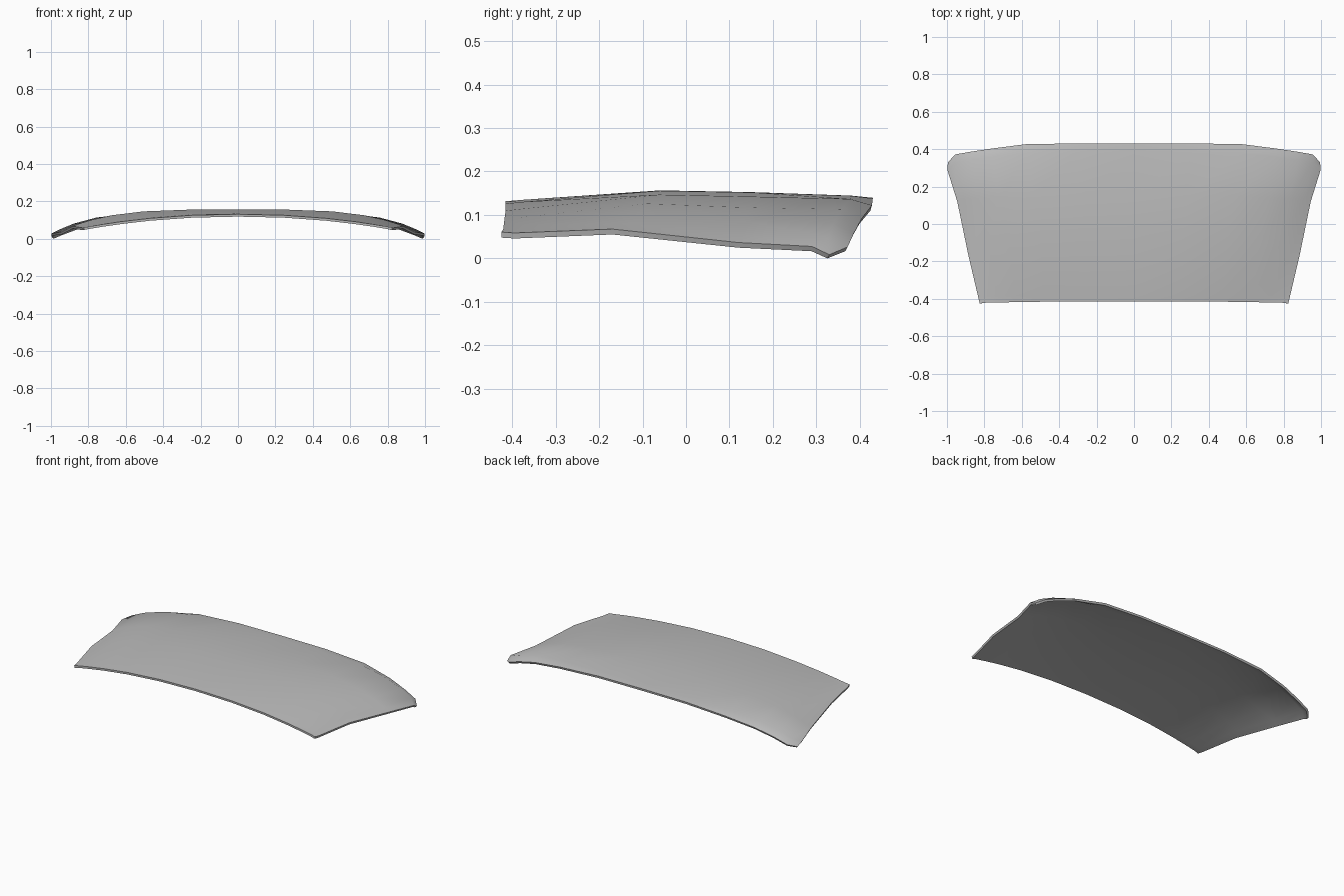
import bpy
import bmesh

THICKNESS = 0.013

# Remove the default cube
default_cube = bpy.data.objects.get("Cube")
if default_cube:
    bpy.data.objects.remove(default_cube, do_unlink=True)


def make_material(name, colour):
    """Create one flat material for viewport and render."""
    material = bpy.data.materials.new(name)
    material.use_nodes = True
    material.diffuse_color = colour
    shader = material.node_tree.nodes["Principled BSDF"]
    shader.inputs["Base Color"].default_value = colour
    return material


# Cross-sections from front to back:
# centre y, edge y, half width, centre z, edge z, crown exponent
sections = [
    (-0.415, -0.425, 0.825, 0.135, 0.064, 2.1),
    (-0.38, -0.395, 0.832, 0.138, 0.062, 2.3),
    (-0.06, -0.17, 0.885, 0.16, 0.071, 3.9),
    (0.15, 0.12, 0.945, 0.156, 0.04, 4.3),
    (0.38, 0.29, 0.998, 0.148, 0.031, 4.8),
    (0.43, 0.33, 0.995, 0.143, 0.012, 3.6),
]

# Fraction of the half width, and how far each column sweeps to the edge y
half_columns = [
    (0.3, 0), (0.57, 0.02), (0.76, 0.26),
    (0.88, 0.44), (0.96, 0.58), (1, 1),
]
mirrored = [(-across, sweep) for across, sweep in reversed(half_columns)]
columns = mirrored + [(0, 0)] + half_columns


def panel_point(section, column):
    """Place a point on the crowned panel surface."""
    centre_y, edge_y, half_width, centre_z, edge_z, power = section
    across, sweep = column
    drop = abs(across) ** power
    return (
        across * half_width,
        centre_y + (edge_y - centre_y) * sweep,
        centre_z + (edge_z - centre_z) * drop,
    )


# Crowned panel skin lofted through the sections
bm = bmesh.new()
rows = [
    [bm.verts.new(panel_point(section, column)) for column in columns]
    for section in sections
]
for front, back in zip(rows, rows[1:]):
    for i in range(len(columns) - 1):
        bm.faces.new((front[i], front[i + 1], back[i + 1], back[i]))

mesh = bpy.data.meshes.new("curved_panel")
bm.to_mesh(mesh)
bm.free()
panel = bpy.data.objects.new("curved_panel", mesh)
bpy.context.collection.objects.link(panel)
mesh.materials.append(make_material("plain grey", (0.5, 0.5, 0.5, 1)))

# Sheet thickness, grown inward from the outer skin
bpy.ops.object.select_all(action="DESELECT")
panel.select_set(True)
bpy.context.view_layer.objects.active = panel
shell = panel.modifiers.new("sheet_thickness", "SOLIDIFY")
shell.thickness = THICKNESS
shell.offset = -1
bpy.ops.object.modifier_apply(modifier=shell.name)

# Rest the lowest corner on the ground
lowest = min(vertex.co.z for vertex in mesh.vertices)
for vertex in mesh.vertices:
    vertex.co.z -= lowest

bpy.ops.object.shade_smooth_by_angle(angle=0.7)
